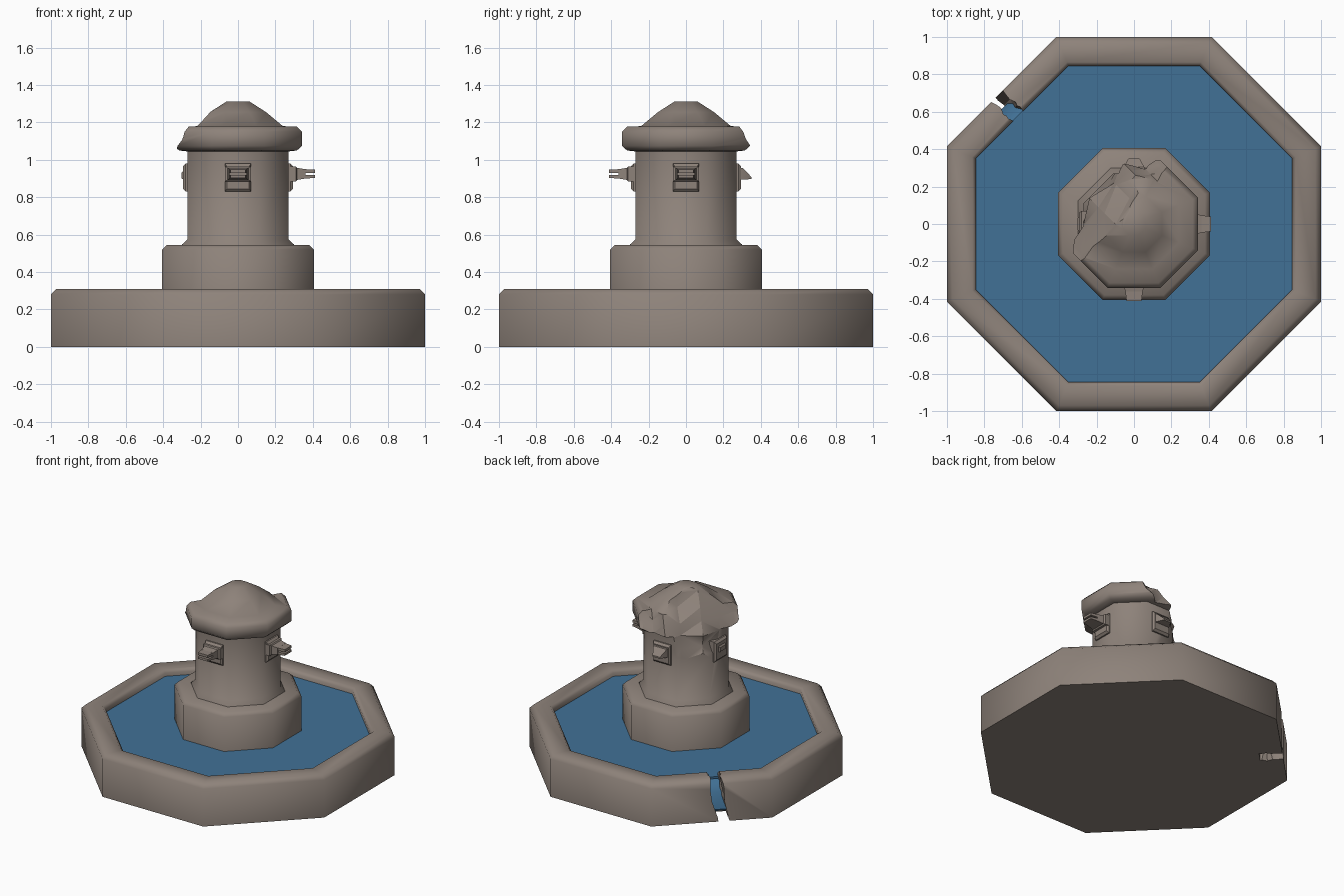
import bpy, bmesh, math
from mathutils import Matrix

if "Cube" in bpy.data.objects:
    bpy.data.objects.remove(bpy.data.objects["Cube"])

def material(name, rgb):
    m = bpy.data.materials.new(name)
    m.diffuse_color = (*rgb, 1)
    m.use_nodes = True
    m.node_tree.nodes["Principled BSDF"].inputs["Base Color"].default_value = m.diffuse_color
    return m

STONE = material("stone", (0.27, 0.225, 0.195))
WATER = material("water", (0.053, 0.165, 0.305))
S = math.sqrt(0.5)

def finish(bm, name, mat, smooth=55):
    bmesh.ops.recalc_face_normals(bm, faces=bm.faces)
    me = bpy.data.meshes.new(name)
    bm.to_mesh(me)
    bm.free()
    ob = bpy.data.objects.new(name, me)
    bpy.context.collection.objects.link(ob)
    me.materials.append(mat)
    if smooth:
        shade(ob, smooth)
    return ob

def shade(ob, angle):
    bpy.ops.object.select_all(action='DESELECT')
    ob.select_set(True)
    bpy.context.view_layer.objects.active = ob
    bpy.ops.object.shade_smooth_by_angle(angle=math.radians(angle))

def loft(name, rings, mat, rot=0, smooth=55):
    """Closed solid through equal-sized rings of points."""
    bm = bmesh.new()
    vs = [[bm.verts.new(p) for p in r] for r in rings]
    n = len(rings[0])
    for a, b in zip(vs, vs[1:]):
        for i in range(n):
            j = (i + 1) % n
            bm.faces.new((a[i], a[j], b[j], b[i]))
    bm.faces.new(vs[0])
    bm.faces.new(vs[-1])
    bm.transform(Matrix.Rotation(rot, 4, 'Z'))
    return finish(bm, name, mat, smooth)

def octagon(name, profile, mat):
    """Eight-sided solid from (apothem, z) pairs."""
    k = 1 / math.cos(math.pi / 8)
    rings = [[(a * k * math.cos(math.pi / 8 + i * math.pi / 4),
               a * k * math.sin(math.pi / 8 + i * math.pi / 4), z) for i in range(8)]
             for a, z in profile]
    return loft(name, rings, mat)

def diag(d, t, z):
    """Point in the frame of the broken back-left side: d outward, t along."""
    return ((t - d) * S, (t + d) * S, z)

def cut(ob, cutter):
    # cutters are triangulated so the solid is unambiguous
    bm = bmesh.new()
    bm.from_mesh(cutter.data)
    bmesh.ops.triangulate(bm, faces=bm.faces)
    bm.to_mesh(cutter.data)
    bm.free()
    m = ob.modifiers.new("break", 'BOOLEAN')
    m.operation, m.solver, m.object = 'DIFFERENCE', 'EXACT', cutter
    bpy.context.view_layer.objects.active = ob
    bpy.ops.object.modifier_apply(modifier=m.name)
    bpy.data.objects.remove(cutter)
    shade(ob, 50)

# Basin with a raised rim
basin = octagon("basin", [(1, 0), (1, .28), (.97, .31), (.865, .31), (.845, .29),
                          (.845, .235)], STONE)

# Crack through the rim, leaning sideways towards the ground
crack = [(.843, .01, .0), (.89, -.012, .012), (.94, .012, -.008), (1.1, -.012, .01)]
cut(basin, loft("crack_cutter", [
    [diag(d, t, z) for t, z in ((-.15 + a, -.05), (-.085 + b, .15), (-.06 + a, .4),
                                (.005 + b, .4), (-.005 + a, .15), (-.05 + b, -.05))]
    for d, a, b in crack], STONE, smooth=0))

# Water surface and the trickle through the crack
octagon("water", [(.85, .25), (.85, .265)], WATER)
trickle = [(.74, .262, -.03, .04), (.86, .24, -.035, .065),
           (.91, .18, -.06, .07), (.935, .06, -.09, .07)]
loft("trickle", [[diag(d, c - w, z), diag(d, c + w, z),
                  diag(d - .02, c + w, z - .02), diag(d - .02, c - w, z - .02)]
                 for d, z, c, w in trickle], WATER)

# Pedestal
octagon("pedestal", [(.405, .2), (.405, .52), (.38, .545), (.2, .545)], STONE)

# Column with cap and domed top
column = octagon("column", [(.30, .53), (.30, .547), (.27, .575), (.27, 1.045), (.315, 1.05),
                            (.342, 1.075), (.342, 1.15), (.315, 1.178), (.24, 1.18),
                            (.15, 1.255), (.06, 1.313)], STONE)

# Broken away back-left corner of the top
slope = [(1.45, -.06), (1.29, .06), (1.2, .12), (1.12, .19), (1.04, .235), (.95, .23), (.86, .285)]
wobble = [(-.5, -.15, 0), (-.31, -.09, .02), (-.2, -.04, -.01), (-.07, .02, .012),
          (.08, .01, -.015), (.19, .035, .01), (.25, -.065, 0), (.32, -.06, .015), (.5, -.15, 0)]
rings = []
for t, off, jag in wobble:
    ring = [diag(d + off + jag * (-1) ** i, t, z) for i, (z, d) in enumerate(slope)]
    rings.append(ring + [diag(.8, t, .86), diag(.8, t, 1.45)])
cut(column, loft("break_cutter", rings, STONE, smooth=0))

# Spouts: complete at front and right, broken at back and left
def block(name, stations, rot):
    """Box lofted outward along x from (x, half width, z low, z high)."""
    loft(name, [[(x, -w, a), (x, w, a), (x, w, b), (x, -w, b)] for x, w, a, b in stations],
         STONE, rot, 30)

for label, deg in (("right", 0), ("back", 90), ("left", 180), ("front", 270)):
    rot = math.radians(deg)
    block(label + "_spout_plate", [(.24, .07, .83, .98), (.28, .07, .83, .98),
                                   (.294, .06, .845, .965)], rot)
    if label in ("right", "front"):
        block(label + "_spout", [(.28, .07, .885, .965), (.31, .07, .885, .965),
                                 (.316, .055, .893, .957), (.36, .048, .9, .95)], rot)
        block(label + "_spout_upper_lip", [(.35, .048, .93, .95), (.413, .04, .931, .949)], rot)
        block(label + "_spout_lower_lip", [(.35, .048, .9, .92), (.413, .04, .903, .919)], rot)
    elif label == "back":
        block("back_spout_stub", [(.28, .06, .895, .96), (.305, .055, .895, .955),
                                  (.35, .03, .897, .908)], rot)
    else:
        block("left_spout_stub", [(.28, .055, .895, .955), (.303, .03, .9, .93)], rot)
